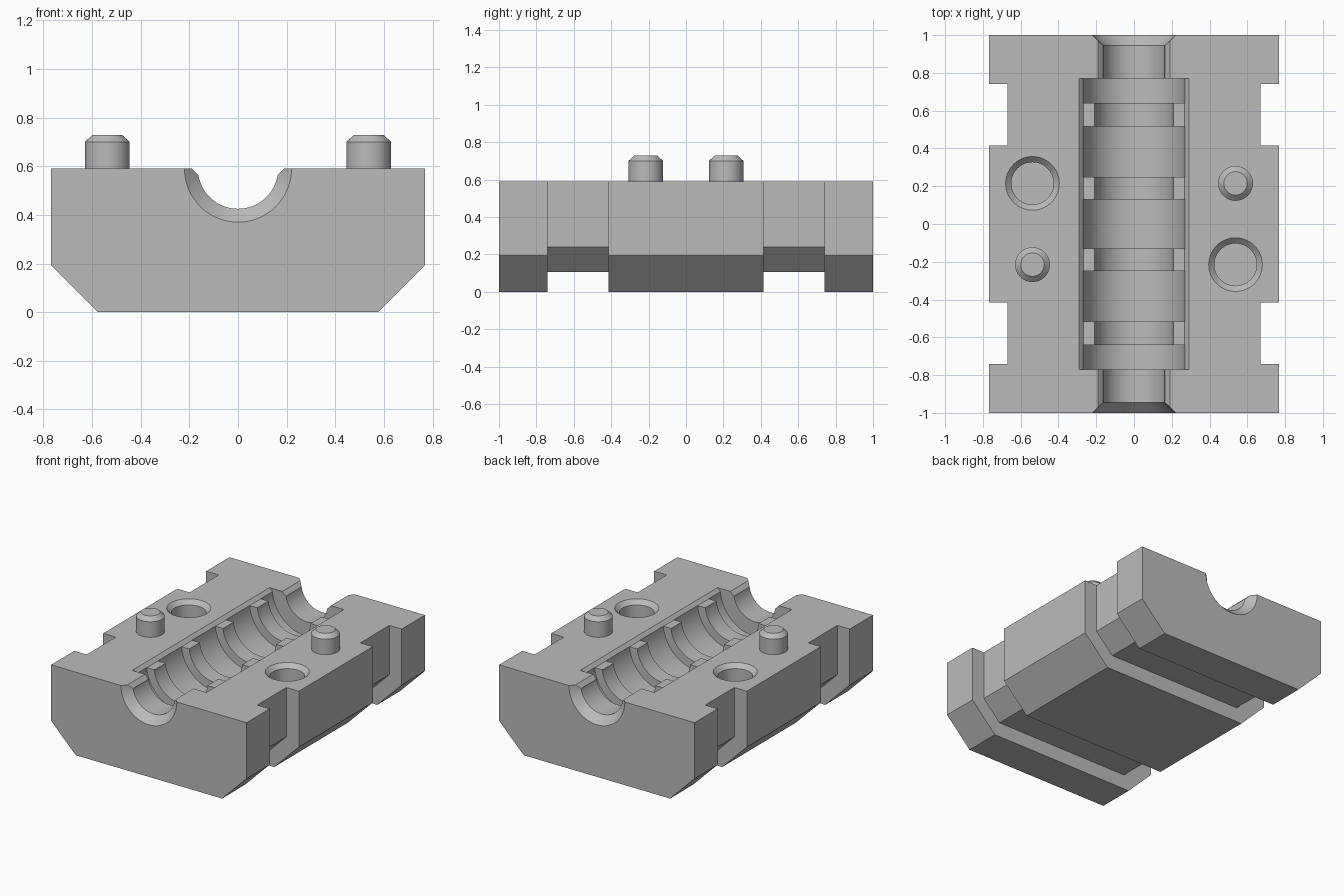
import bpy
import bmesh
from math import radians
from mathutils import Matrix

cube = bpy.data.objects.get("Cube")
if cube:
    bpy.data.objects.remove(cube, do_unlink=True)

TOP = 0.59

grey = bpy.data.materials.new("plain grey")
grey.use_nodes = True
colour = (0.5, 0.5, 0.5, 1)
grey.diffuse_color = colour
grey.node_tree.nodes["Principled BSDF"].inputs["Base Color"].default_value = colour


def finish(bm, name):
    bmesh.ops.recalc_face_normals(bm, faces=bm.faces)
    mesh = bpy.data.meshes.new(name)
    bm.to_mesh(mesh)
    bm.free()
    obj = bpy.data.objects.new(name, mesh)
    mesh.materials.append(grey)
    bpy.context.collection.objects.link(obj)
    return obj


def prism(name, outline, y0, y1):
    """Extrude an x-z outline along y."""
    bm = bmesh.new()
    face = bm.faces.new([bm.verts.new((x, y0, z)) for x, z in outline])
    side = bmesh.ops.extrude_face_region(bm, geom=[face])["geom"]
    verts = [v for v in side if isinstance(v, bmesh.types.BMVert)]
    bmesh.ops.translate(bm, vec=(0, y1 - y0, 0), verts=verts)
    return finish(bm, name)


def lathe(name, profile, location, along_y=False, steps=64):
    """Turn (radius, height) points into a capped solid of revolution."""
    bm = bmesh.new()
    rings = []
    for r, h in profile:
        ring = bmesh.ops.create_circle(bm, segments=steps, radius=r)["verts"]
        bmesh.ops.translate(bm, vec=(0, 0, h), verts=ring)
        rings.append(ring)
    for a, b in zip(rings, rings[1:]):
        for i in range(steps):
            j = (i + 1) % steps
            bm.faces.new((a[i], a[j], b[j], b[i]))
    bm.faces.new(rings[0])
    bm.faces.new(rings[-1])
    if along_y:
        bm.transform(Matrix.Rotation(radians(-90), 4, "X"))
    bm.transform(Matrix.Translation(location))
    return finish(bm, name)


def mirrored(half):
    return half + [(-x, z) for x, z in reversed(half)]


def edge_bevel(name, top_half, low_half, length):
    """Shallow trough that bevels the upper edges of a channel."""
    rise = top_half - low_half
    half = [(low_half, TOP - rise), (top_half, TOP), (top_half, TOP + 0.1)]
    return prism(name, mirrored(half), -length, length)


def smooth(obj):
    bpy.ops.object.select_all(action="DESELECT")
    obj.select_set(True)
    bpy.context.view_layer.objects.active = obj
    bpy.ops.object.shade_smooth_by_angle(angle=radians(30))


# Main body with bevelled underside
body = prism("mould_body", mirrored([(0.575, 0), (0.768, 0.193), (0.768, TOP)]), -1, 1)
cutters = []

# Two wrap-around grooves on the sides and underside
groove = mirrored([(0.535, 0.105), (0.67, 0.24), (0.67, 0.8), (1, 0.8), (1, -0.2)])
for y in (-0.5775, 0.5775):
    cutters.append(prism("groove_cutter", groove, y - 0.1625, y + 0.1625))

# Central bore: flared mouths, wide chamber and four ribs
half_bore = [(0.21, 0.13), (0.21, 0.25), (0.27, 0.25), (0.27, 0.515),
             (0.21, 0.515), (0.21, 0.64), (0.27, 0.64), (0.27, 0.77),
             (0.165, 0.77), (0.165, 0.945), (0.27, 1.05)]
bore = [(r, -y) for r, y in reversed(half_bore)]
bore += [(0.27, -0.13), (0.27, 0.13)] + half_bore
cutters.append(lathe("bore_cutter", bore, (0, 0, TOP), along_y=True))
cutters.append(edge_bevel("bore_edge_cutter", 0.19, 0.163, 1.1))
cutters.append(edge_bevel("chamber_edge_cutter", 0.292, 0.268, 0.77))

# Locating sockets and pins, placed diagonally
for s, side in ((1, "left"), (-1, "right")):
    socket = [(0.112, -0.16), (0.112, -0.03), (0.142, 0), (0.142, 0.1)]
    cutters.append(lathe("socket_cutter", socket, (s * 0.5375, s * -0.215, TOP)))
    pin = [(0.092, -0.02), (0.092, 0.11), (0.062, 0.138)]
    smooth(lathe(side + "_locating_pin", pin, (s * 0.5375, s * 0.215, TOP)))

# Carve the body
bpy.context.view_layer.objects.active = body
for cutter in cutters:
    cutter.hide_render = True
    mod = body.modifiers.new("carve", "BOOLEAN")
    mod.operation = "DIFFERENCE"
    mod.solver = "EXACT"
    mod.object = cutter
    bpy.ops.object.modifier_apply(modifier=mod.name)
    bpy.data.objects.remove(cutter, do_unlink=True)
smooth(body)
